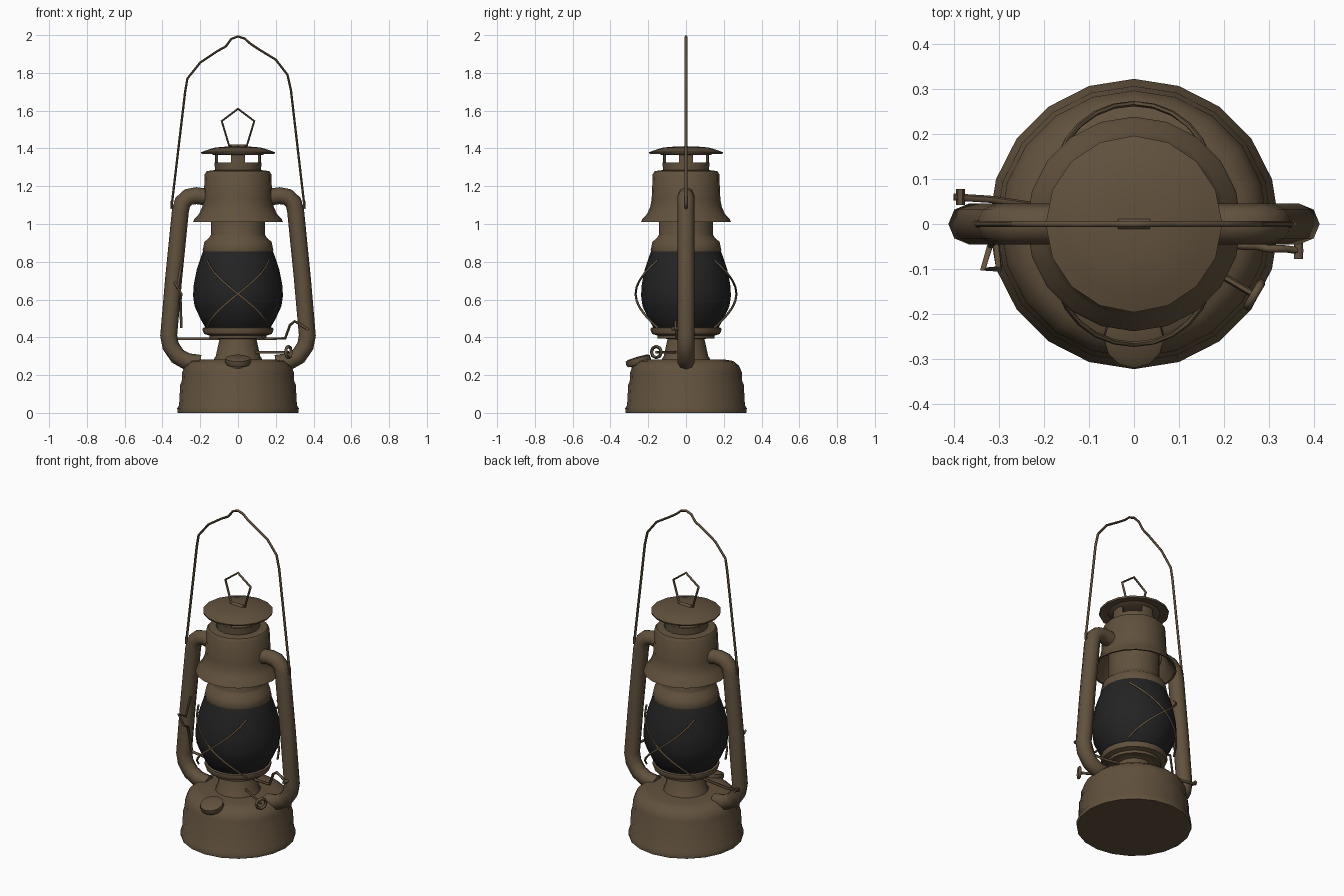
import bpy
import bmesh
from math import sin, cos, pi, radians
from mathutils import Vector

default = bpy.data.objects.get("Cube")
if default:
    bpy.data.objects.remove(default, do_unlink=True)


def make_material(name, colour):
    mat = bpy.data.materials.new(name)
    mat.use_nodes = True
    mat.diffuse_color = colour
    mat.node_tree.nodes["Principled BSDF"].inputs["Base Color"].default_value = colour
    return mat


METAL = make_material("aged_brown_metal", (0.12, 0.083, 0.047, 1))
GLASS = make_material("smoked_glass", (0.017, 0.017, 0.018, 1))


def activate(obj):
    bpy.ops.object.select_all(action="DESELECT")
    obj.select_set(True)
    bpy.context.view_layer.objects.active = obj


def finish(obj, mat, angle=40):
    obj.data.materials.append(mat)
    activate(obj)
    bpy.ops.object.shade_smooth_by_angle(angle=radians(angle))
    return obj


def mesh_object(name, bm, mat):
    bmesh.ops.recalc_face_normals(bm, faces=bm.faces)
    mesh = bpy.data.meshes.new(name)
    bm.to_mesh(mesh)
    bm.free()
    obj = bpy.data.objects.new(name, mesh)
    bpy.context.collection.objects.link(obj)
    return finish(obj, mat)


def lathe(name, profile, mat=METAL, sides=20):
    """Turn a (radius, height) profile around z; zero radius makes a tip."""
    bm = bmesh.new()
    rings = []
    for r, z in profile:
        if r == 0:
            rings.append([bm.verts.new((0, 0, z))] * sides)
        else:
            rings.append([bm.verts.new((r * cos(a), r * sin(a), z))
                          for a in (2 * pi * i / sides for i in range(sides))])
    for low, high in zip(rings, rings[1:]):
        for i in range(sides):
            j = (i + 1) % sides
            bm.faces.new(list(dict.fromkeys([low[i], low[j], high[j], high[i]])))
    return mesh_object(name, bm, mat)


def tube(name, points, radius, cyclic=False, resolution=1):
    """Sweep a round section along a polyline and turn it into a mesh."""
    curve = bpy.data.curves.new(name, "CURVE")
    curve.dimensions = "3D"
    curve.bevel_depth = radius
    curve.bevel_resolution = resolution
    curve.use_fill_caps = True
    spline = curve.splines.new("POLY")
    spline.points.add(len(points) - 1)
    for p, co in zip(spline.points, points):
        p.co = (*co, 1)
    spline.use_cyclic_u = cyclic
    obj = bpy.data.objects.new(name, curve)
    bpy.context.collection.objects.link(obj)
    activate(obj)
    bpy.ops.object.convert(target="MESH")
    return finish(bpy.context.object, METAL, 60)


# Fuel tank with rolled foot and domed top
lathe("fuel_tank", [(0, 0), (0.32, 0), (0.322, 0.025), (0.312, 0.04), (0.306, 0.15),
                    (0.298, 0.165), (0.296, 0.215), (0.28, 0.25), (0.25, 0.275),
                    (0.2, 0.283), (0, 0.285)])

# Burner neck and the plate carrying the globe
lathe("burner_neck", [(0, 0.27), (0.13, 0.27), (0.125, 0.29), (0.118, 0.3),
                      (0.098, 0.39), (0.13, 0.4), (0, 0.4)], sides=16)
lathe("globe_plate", [(0, 0.395), (0.15, 0.395), (0.152, 0.41), (0.18, 0.418),
                      (0.188, 0.44), (0.186, 0.45), (0.165, 0.455), (0, 0.455)])

# Glass globe
lathe("globe", [(0.16, 0.44), (0.172, 0.45), (0.2, 0.5), (0.23, 0.565), (0.238, 0.62),
                (0.234, 0.68), (0.218, 0.76), (0.195, 0.83), (0.183, 0.86)], GLASS)

# Collar above the globe, then the hollow flared hood
lathe("globe_collar", [(0, 0.85), (0.183, 0.85), (0.187, 0.862), (0.178, 0.905),
                       (0.15, 0.93), (0.143, 0.945), (0.143, 1.12), (0, 1.12)])
lathe("hood", [(0, 1.27), (0.16, 1.265), (0.172, 1.13), (0.182, 1.085), (0.198, 1.045),
               (0.228, 1.01), (0.238, 1.01), (0.232, 1.025), (0.205, 1.055),
               (0.19, 1.09), (0.182, 1.13), (0.176, 1.265), (0.165, 1.28),
               (0.125, 1.285), (0, 1.285)])

# Vented chimney: a ring and four curved posts under the cap
lathe("vent_ring", [(0, 1.28), (0.122, 1.28), (0.124, 1.325), (0.112, 1.325),
                    (0.112, 1.3), (0, 1.3)])
for k in range(4):
    bm = bmesh.new()
    rows = []
    for i in range(5):
        a = k * pi / 2 + radians(-18 + 9 * i)
        rows.append([bm.verts.new((r * cos(a), r * sin(a), z))
                     for r, z in ((0.112, 1.31), (0.122, 1.31), (0.122, 1.38), (0.112, 1.38))])
    for a, b in zip(rows, rows[1:]):
        for i in range(4):
            bm.faces.new((a[i], a[(i + 1) % 4], b[(i + 1) % 4], b[i]))
    bm.faces.new(rows[0])
    bm.faces.new(rows[-1])
    mesh_object("vent_post", bm, METAL)
lathe("cap", [(0, 1.365), (0.13, 1.365), (0.145, 1.375), (0.193, 1.37), (0.196, 1.38),
              (0.16, 1.393), (0.12, 1.405), (0.06, 1.41), (0, 1.412)], sides=16)

# Lifting ring on the cap
tube("cap_ring", [(0, 0, 1.61), (0.086, 0, 1.545), (0.047, 0, 1.415),
                  (-0.047, 0, 1.415), (-0.086, 0, 1.545)], 0.007, cyclic=True)
tube("cap_ring_clip", [(-0.035, 0, 1.411), (0.035, 0, 1.411)], 0.011)

# Side air tubes, mirrored, with small ears that hold the bail
side_path = [(0.15, 1.14), (0.22, 1.15), (0.262, 1.143), (0.293, 1.115), (0.305, 1.07),
             (0.34, 0.72), (0.367, 0.41), (0.357, 0.355), (0.32, 0.3), (0.27, 0.272), (0.2, 0.262)]
for side, label in ((1, "left"), (-1, "right")):
    tube(label + "_air_tube", [(side * x, 0, z) for x, z in side_path], 0.045, resolution=2)
    tube(label + "_bail_hook", [(side * x, 0, z) for x, z in
                                ((0.3, 1.1), (0.352, 1.085), (0.352, 1.12))], 0.008)

# Bail handle with a raised notch at its crown
bail = [(-0.352, 1.09), (-0.28, 1.7), (-0.268, 1.77), (-0.2, 1.855), (-0.11, 1.915),
        (-0.065, 1.94), (-0.035, 1.98), (0, 1.993), (0.035, 1.982), (0.065, 1.955),
        (0.11, 1.925), (0.2, 1.87), (0.262, 1.79), (0.28, 1.71), (0.352, 1.09)]
tube("bail_handle", [(x, 0, z) for x, z in bail], 0.007)

# Crossed guard wires, front and back
for face in (-1, 1):
    for lean in (-1, 1):
        wire = []
        for i in range(11):
            t = i / 5 - 1
            a = lean * t * radians(48)
            r = 0.267 - 0.045 * t * t
            wire.append((r * sin(a), face * r * cos(a), 0.63 + 0.18 * t))
        tube("globe_guard_wire", wire, 0.006)

# Globe lift: crossbar and lever, plus the catch on the other tube
tube("lift_crossbar", [(-0.4, 0.06, 0.4), (-0.32, 0.055, 0.392), (-0.15, 0.03, 0.392),
                       (0.15, -0.04, 0.392), (0.25, -0.05, 0.395), (0.275, -0.05, 0.465),
                       (0.3, -0.055, 0.485), (0.335, -0.055, 0.465), (0.372, -0.06, 0.44)], 0.008)
for end in (Vector((-0.385, 0.06, 0.4)), Vector((0.365, -0.06, 0.445))):
    tube("crossbar_stop", [end - Vector((0, 0.018, 0)), end + Vector((0, 0.018, 0))], 0.01)
tube("globe_catch", [(-0.3, -0.02, 0.45), (-0.305, -0.05, 0.6), (-0.3, -0.1, 0.63),
                     (-0.335, -0.1, 0.69), (-0.32, -0.05, 0.66), (-0.3, -0.03, 0.78)], 0.007)

# Wick winder: shaft and looped key
out = Vector((0.85, -0.5, 0)).normalized()
across = Vector((0.5, 0.85, 0)).normalized()
lift = Vector((0, 0, 0.322))
hub = out * 0.31 + lift
tube("wick_shaft", [out * 0.09 + lift, hub], 0.008)
tube("wick_key", [hub + 0.03 * (across * cos(a) + Vector((0, 0, sin(a))))
                  for a in (i * pi / 4 for i in range(8))], 0.009, cyclic=True)

# Filler spout and cap, tilted forward
filler = lathe("filler_cap", [(0, -0.05), (0.045, -0.05), (0.045, -0.012), (0.063, -0.01),
                              (0.068, 0.0), (0.066, 0.022), (0.05, 0.028), (0, 0.03)], sides=12)
filler.location = (0, -0.25, 0.268)
filler.rotation_euler = (radians(16), 0, 0)
